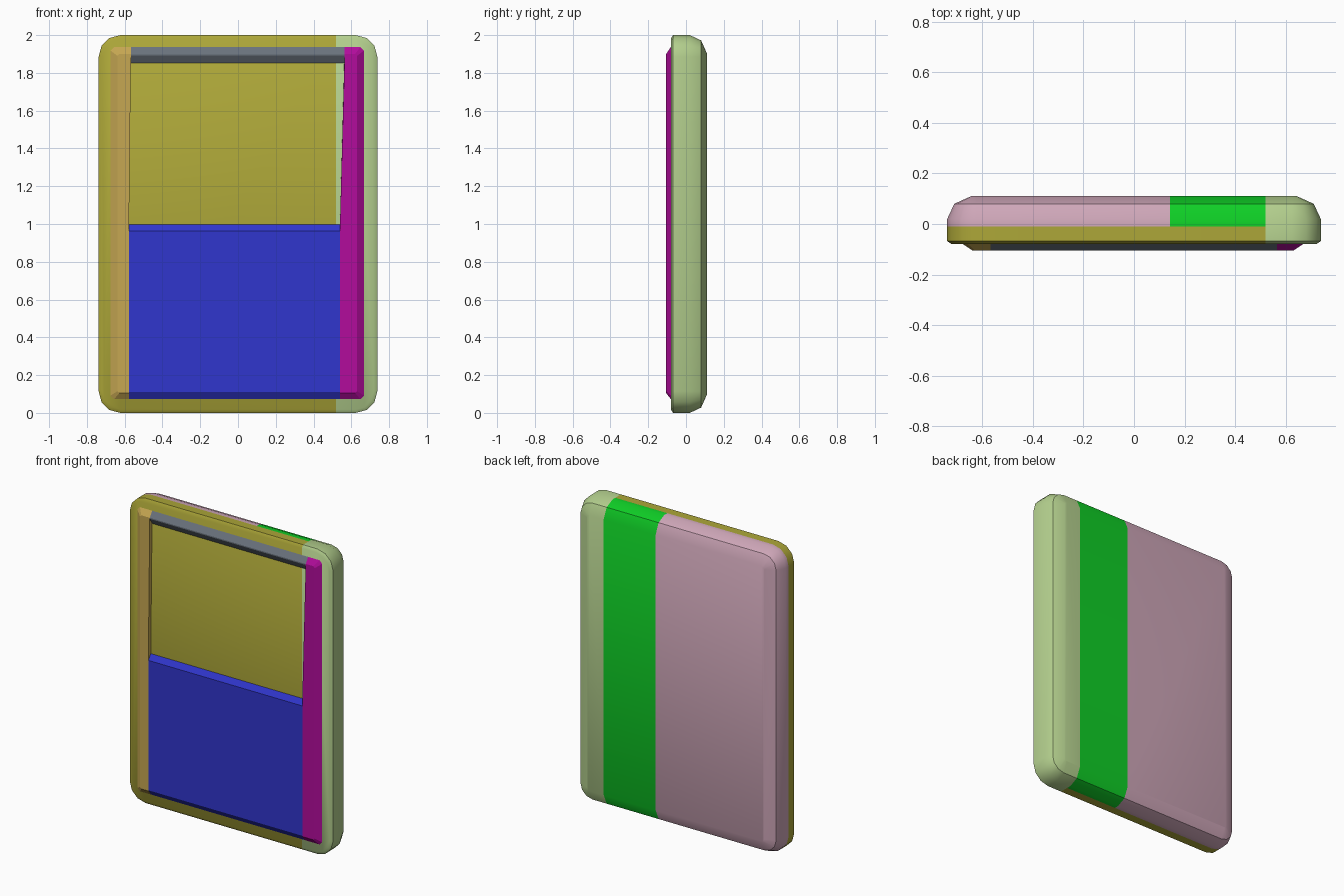
import bpy, bmesh, math

cube = bpy.data.objects.get("Cube")
if cube:
    bpy.data.objects.remove(cube, do_unlink=True)


def material(name, rgb):
    """Flat material from 0-255 display values, stored as linear."""
    lin = [((c / 255 + 0.055) / 1.055) ** 2.4 if c > 10 else c / 255 / 12.92 for c in rgb]
    m = bpy.data.materials.new(name)
    m.use_nodes = True
    m.diffuse_color = (*lin, 1)
    m.node_tree.nodes["Principled BSDF"].inputs["Base Color"].default_value = (*lin, 1)
    return m


OLIVE = material("olive", (172, 166, 56))
PINK = material("dusty pink", (207, 167, 185))
GREEN = material("bright green", (15, 207, 38))
PALE = material("pale green", (180, 208, 142))
TAN = material("tan", (198, 167, 82))
MAGENTA = material("magenta", (178, 12, 156))
BLUE = material("blue", (48, 54, 205))
GREY = material("slate grey", (106, 115, 125))


def finish(bm, name, mat, angle):
    bmesh.ops.recalc_face_normals(bm, faces=bm.faces)
    mesh = bpy.data.meshes.new(name)
    bm.to_mesh(mesh)
    bm.free()
    mesh.materials.append(mat)
    obj = bpy.data.objects.new(name, mesh)
    bpy.context.collection.objects.link(obj)
    bpy.ops.object.select_all(action='DESELECT')
    obj.select_set(True)
    bpy.context.view_layer.objects.active = obj
    bpy.ops.object.shade_smooth_by_angle(angle=math.radians(angle))


def loft(bm, outlines):
    """Skin a stack of (y, [(x, z), ...]) outlines and cap both ends."""
    rings = [[bm.verts.new((x, y, z)) for x, z in pts] for y, pts in outlines]
    n = len(rings[0])
    for a, b in zip(rings, rings[1:]):
        for i in range(n):
            j = (i + 1) % n
            bm.faces.new((a[i], a[j], b[j], b[i]))
    bm.faces.new(rings[0])
    bm.faces.new(rings[-1])


# ---- Case: rounded slab cut into coloured shell pieces ----
HALF_W, HALF_H, RADIUS, STEPS = 0.738, 1.0, 0.115, 3
DEPTH_PROFILE = [(-0.08, 0.018), (-0.068, 0.0), (0.02, 0.0), (0.08, 0.028), (0.11, 0.095)]


def rounded_rect(inset):
    r = max(RADIUS - inset, 0.02)
    pts = []
    for k, (sx, sz) in enumerate([(1, 1), (-1, 1), (-1, -1), (1, -1)]):
        cx, cz = sx * (HALF_W - inset - r), sz * (HALF_H - inset - r)
        for s in range(STEPS + 1):
            a = math.pi / 2 * (k + s / STEPS)
            pts.append((cx + r * math.cos(a), 1 + cz + r * math.sin(a)))
    return pts


def shell(name, mat, cuts):
    """Each cut is (axis, position, side): side +1 keeps the higher part."""
    bm = bmesh.new()
    loft(bm, [(y, rounded_rect(i)) for y, i in DEPTH_PROFILE])
    bmesh.ops.recalc_face_normals(bm, faces=bm.faces)
    for axis, pos, side in cuts:
        co, no = [0, 0, 0], [0, 0, 0]
        co[axis], no[axis] = pos, side
        cut = bmesh.ops.bisect_plane(bm, geom=bm.verts[:] + bm.edges[:] + bm.faces[:],
                                     plane_co=co, plane_no=no, clear_inner=True)
        edges = [e for e in cut["geom_cut"] if isinstance(e, bmesh.types.BMEdge)]
        bmesh.ops.holes_fill(bm, edges=edges, sides=0)
    finish(bm, name, mat, 40)


SEAM_Y, BAND_X, SIDE_X = -0.01, 0.143, 0.52
shell("front_shell", OLIVE, [(0, SIDE_X, -1), (1, SEAM_Y, -1)])
shell("back_panel", PINK, [(0, BAND_X, -1), (1, SEAM_Y, 1)])
shell("back_band", GREEN, [(0, BAND_X, 1), (0, SIDE_X, -1), (1, SEAM_Y, 1)])
shell("left_side_shell", PALE, [(0, SIDE_X, 1)])


# ---- Raised front frame: plates with sloping edges ----
def plate(name, mat, base, top):
    bm = bmesh.new()
    loft(bm, [(-0.078, base), (-0.105, top)])
    finish(bm, name, mat, 15)


def rail(name, mat, side, inner_low, inner_high, outer):
    """Upright rail with clipped outer corners; inner edge leans with height."""
    def outline(o, low, high, clip, in_low, in_high):
        return [(side * x, z) for x, z in [
            (in_low, low), (o - clip, low), (o, low + clip),
            (o, high - clip), (o - clip, high), (in_high, high), (in_low, 1.0)]]
    plate(name, mat,
          outline(outer, 0.07, 1.94, 0.02, inner_low, inner_high),
          outline(outer - 0.04, 0.105, 1.9, 0.01, inner_low, inner_high))


rail("right_rail", TAN, -1, 0.577, 0.567, 0.678)
rail("left_rail", MAGENTA, 1, 0.54, 0.565, 0.67)


def bar(name, mat, base_z, top_z, x_low, x_high):
    """Cross piece between the rails, sloping at its top and bottom edges."""
    def outline(z0, z1):
        return [(x_low[0], z0), (x_high[0], z0), (x_high[1], z1), (x_low[1], z1)]
    plate(name, mat, outline(*base_z), outline(*top_z))


bar("lower_panel", BLUE, (0.07, 1.0), (0.11, 0.962), (-0.577, -0.577), (0.54, 0.54))
bar("top_bar", GREY, (1.85, 1.94), (1.893, 1.9), (-0.567, -0.567), (0.563, 0.565))
